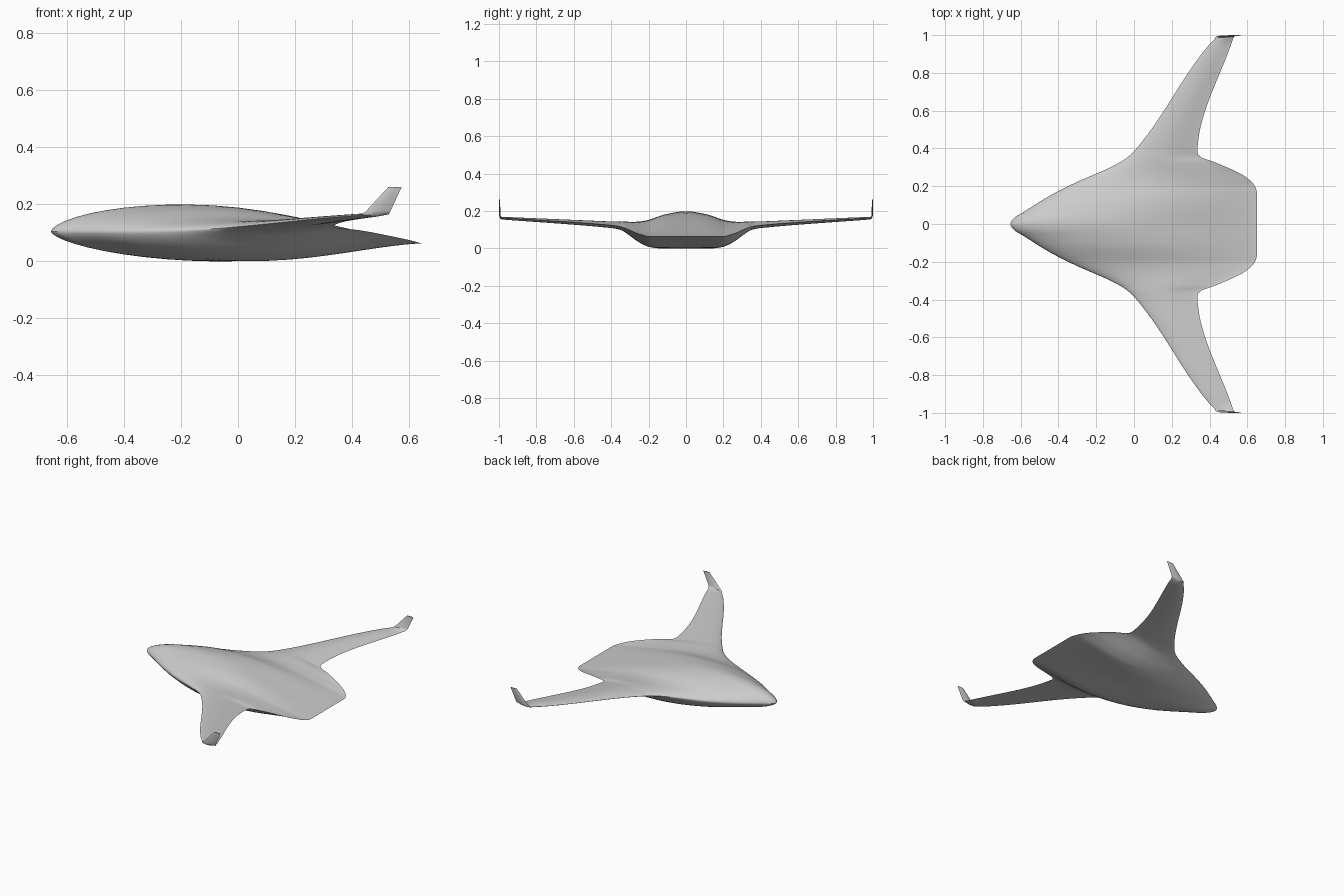
import bpy
import bmesh
import math
from mathutils import Vector

default_cube = bpy.data.objects.get("Cube")
if default_cube:
    bpy.data.objects.remove(default_cube, do_unlink=True)


def make_material(name, colour):
    material = bpy.data.materials.new(name)
    material.use_nodes = True
    material.diffuse_color = colour
    material.node_tree.nodes["Principled BSDF"].inputs["Base Color"].default_value = colour
    return material


def smooth_curve(points):
    """Return a monotone cubic function through the (position, value) points."""
    keys, values = zip(*points)
    count = len(keys)
    rises = [(values[i + 1] - values[i]) / (keys[i + 1] - keys[i]) for i in range(count - 1)]
    slopes = [0.0] * count
    slopes[-1] = rises[-1]
    for i in range(1, count - 1):
        before, after = rises[i - 1], rises[i]
        if before * after > 0:
            slopes[i] = 2 * before * after / (before + after)

    def evaluate(position):
        i = 0
        while i < count - 2 and position > keys[i + 1]:
            i += 1
        width = keys[i + 1] - keys[i]
        t = min(max((position - keys[i]) / width, 0), 1)
        blend = t * t * (3 - 2 * t)
        return (values[i] + (values[i + 1] - values[i]) * blend
                + width * slopes[i] * t * (1 - t) ** 2
                - width * slopes[i + 1] * t * t * (1 - t))

    return evaluate


# Outline of one half, as functions of the distance from the centreline
leading_x = smooth_curve([(0, -.655), (.03, -.637), (.06, -.59), (.15, -.445), (.22, -.307),
                          (.3, -.125), (.345, -.045), (.39, .005), (.97, .415), (.992, .44)])
trailing_x = smooth_curve([(0, .65), (.17, .65), (.205, .637), (.25, .59), (.33, .42),
                           (.355, .352), (.38, .336), (.992, .528)])
leading_z = smooth_curve([(0, .104), (.2, .104), (.4, .122), (.992, .162)])
trailing_z = smooth_curve([(0, .062), (.19, .062), (.25, .076), (.35, .115), (.4, .123), (.992, .164)])

# Greatest height of the skin above and below the chord line
upper_bulge = smooth_curve([(0, .11), (.1, .096), (.2, .063), (.25, .048), (.35, .027),
                            (.4, .021), (.992, .006)])
lower_bulge = smooth_curve([(0, .087), (.15, .086), (.2, .078), (.25, .062), (.3, .038),
                            (.35, .018), (.4, .014), (.992, .008)])


def thickness(t):
    """Rounded nose, fullest before the middle, thin tail."""
    if t < .4:
        return (1 - (1 - t / .4) ** 2) ** .62
    return math.cos((t - .4) / .6 * math.pi / 2) ** 1.4 if t < 1 else 0.0


CHORD_STEPS = 24
chord = [(1 - math.cos(math.pi * i / CHORD_STEPS)) / 2 for i in range(CHORD_STEPS + 1)]


def section(front, back, up, down, cant=0.0):
    """Closed aerofoil loop between two points, rolled by the cant angle."""
    front, back = Vector(front), Vector(back)
    outward = Vector((0, -math.sin(cant), math.cos(cant)))
    top = [front.lerp(back, t) + outward * up * thickness(t) for t in chord]
    bottom = [front.lerp(back, t) - outward * down * thickness(t) for t in chord[1:-1]]
    return top + bottom[::-1]


def loft(name, sections, material, cap_start=False):
    """Skin a run of sections, cap the tip and mirror it across the centreline."""
    bm = bmesh.new()
    rings = [[bm.verts.new(point) for point in ring] for ring in sections]
    for inner, outer in zip(rings, rings[1:]):
        for i in range(len(inner)):
            j = (i + 1) % len(inner)
            bm.faces.new((inner[i], inner[j], outer[j], outer[i]))
    bm.faces.new(rings[-1])
    if cap_start:
        bm.faces.new(rings[0][::-1])
    bmesh.ops.recalc_face_normals(bm, faces=bm.faces)
    # An open centre seam can fool the recalculation, so check the skin faces up
    highest = max(bm.faces, key=lambda face: abs(face.normal.z) * face.calc_center_median().z)
    if not cap_start and highest.normal.z < 0:
        bmesh.ops.reverse_faces(bm, faces=bm.faces)
    mesh = bpy.data.meshes.new(name)
    bm.to_mesh(mesh)
    bm.free()
    mesh.materials.append(material)
    part = bpy.data.objects.new(name, mesh)
    bpy.context.collection.objects.link(part)
    mirror = part.modifiers.new("Mirror", 'MIRROR')
    mirror.use_axis = (False, True, False)
    mirror.merge_threshold = .0005
    bpy.ops.object.select_all(action='DESELECT')
    part.select_set(True)
    bpy.context.view_layer.objects.active = part
    bpy.ops.object.shade_smooth_by_angle(angle=math.radians(40))
    return part


grey = make_material("light grey", (.6, .6, .6, 1))

# Blended body and wing: close sections over the body, wider ones along the wing
body_stations = [.42 * i / 42 for i in range(43)]
wing_stations = [.42 + (.985 - .42) * i / 12 for i in range(1, 13)]
skin = [section((leading_x(y), y, leading_z(y)), (trailing_x(y), y, trailing_z(y)),
                upper_bulge(y), lower_bulge(y))
        for y in body_stations + wing_stations]

# Wing tip curls up into a swept winglet
upright = math.radians(88)
skin += [
    section((.433, .991, .164), (.53, .991, .168), .005, .006, upright / 2),
    section((.447, .995, .174), (.534, .995, .176), .004, .004, upright),
    section((.527, .997, .26), (.573, .997, .26), .002, .003, upright),
]
loft("blended_wing_body", skin, grey)
